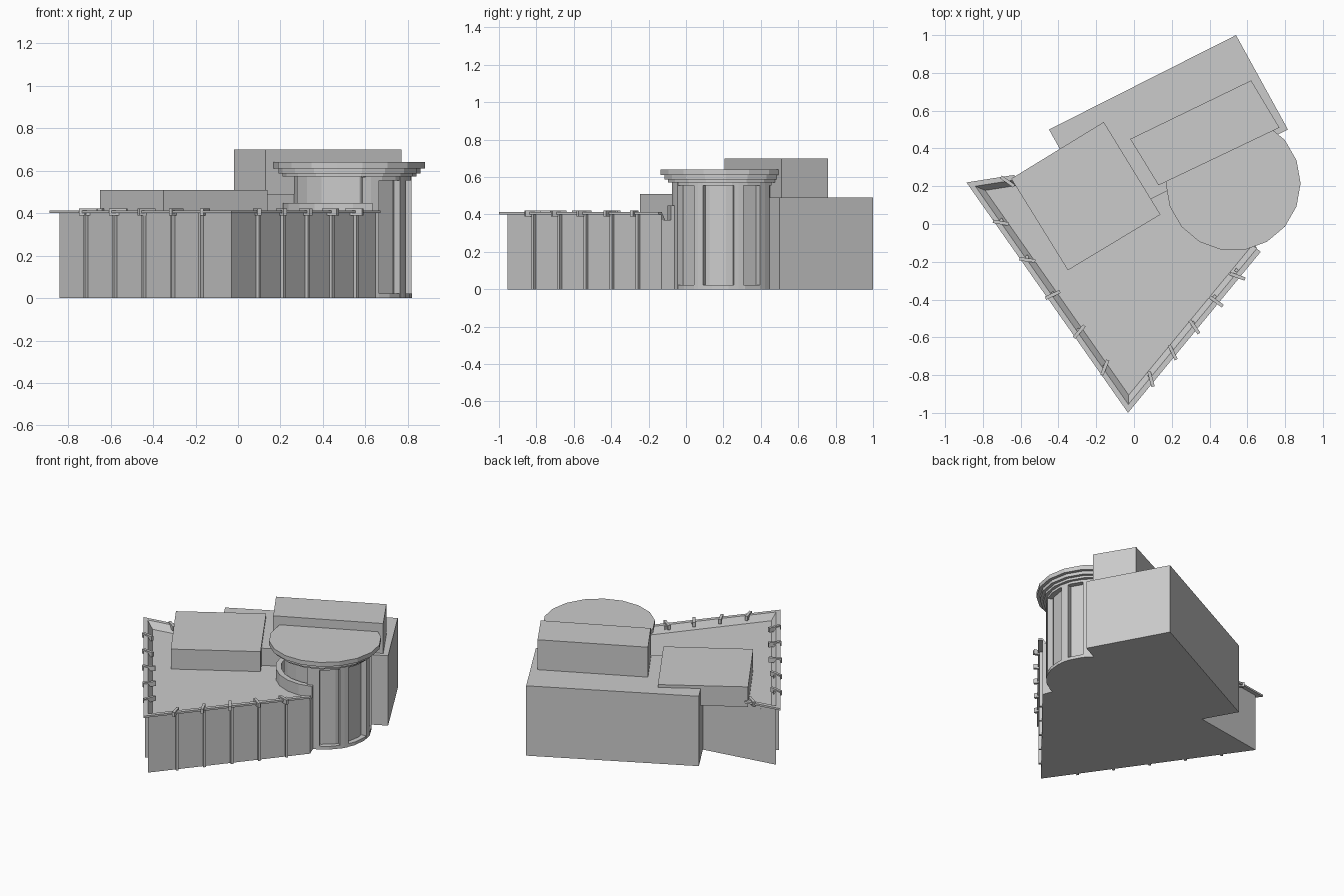
import bpy, bmesh
from math import sin, cos, radians, atan2
from mathutils import Vector

if "Cube" in bpy.data.objects:
    bpy.data.objects.remove(bpy.data.objects["Cube"])

def make(name, verts, faces):
    me = bpy.data.meshes.new(name)
    me.from_pydata(verts, [], faces)
    bm = bmesh.new()
    bm.from_mesh(me)
    bmesh.ops.recalc_face_normals(bm, faces=bm.faces)
    bm.to_mesh(me)
    bm.free()
    ob = bpy.data.objects.new(name, me)
    bpy.context.collection.objects.link(ob)
    return ob

def prism(name, pts, z0, z1):
    n = len(pts)
    verts = [(x, y, z0) for x, y in pts] + [(x, y, z1) for x, y in pts]
    faces = [list(range(n))[::-1], list(range(n, 2 * n))]
    faces += [(i, (i + 1) % n, n + (i + 1) % n, n + i) for i in range(n)]
    return make(name, verts, faces)

def bar(name, x, y, ang, length, width, z0, z1):
    u = Vector((cos(ang), sin(ang))) * length / 2
    v = Vector((-sin(ang), cos(ang))) * width / 2
    c = Vector((x, y))
    return prism(name, [c - u - v, c + u - v, c + u + v, c - u + v], z0, z1)

def offset(path, d):
    # shift an open path outward (to its right) with mitred corners
    out = []
    for i, p in enumerate(path):
        p = Vector(p)
        ns = []
        for a, b in ((i - 1, i), (i, i + 1)):
            if a >= 0 and b < len(path):
                t = (Vector(path[b]) - Vector(path[a])).normalized()
                ns.append(Vector((t.y, -t.x)))
        m = (ns[0] + ns[-1]).normalized()
        out.append(p + m * d / m.dot(ns[0]))
    return out

def sweep(name, path, section):
    k, n = len(section), len(path)
    rails = [offset(path, d) for d, z in section]
    verts = [(rails[j][i].x, rails[j][i].y, section[j][1]) for i in range(n) for j in range(k)]
    faces = [(i * k + j, i * k + (j + 1) % k, (i + 1) * k + (j + 1) % k, (i + 1) * k + j)
             for i in range(n - 1) for j in range(k)]
    faces += [list(range(k)), list(range((n - 1) * k, n * k))]
    return make(name, verts, faces)

CX, CY = 0.525, 0.215
def arc(r, a0, a1, n):
    return [(CX + r * cos(radians(a0 + (a1 - a0) * i / n)),
             CY + r * sin(radians(a0 + (a1 - a0) * i / n))) for i in range(n + 1)]

def disc(name, r, z0, z1, sides=18):
    return prism(name, arc(r, 0, 360, sides)[:-1], z0, z1)

def sector(name, r0, r1, a0, a1, z0, z1, n):
    return prism(name, arc(r1, a0, a1, n) + arc(r0, a0, a1, n)[::-1], z0, z1)

# Wedge-shaped main hall with sunken roof
prism("main_hall", [(-0.84, 0.2), (-0.03, -0.955), (0.65, -0.13), (0.53, 0.2), (-0.2, 0.302)], 0, 0.37)
wall = [(-0.63, 0.233), (-0.84, 0.2), (-0.03, -0.955), (0.65, -0.13)]
sweep("parapet", wall, [(0, 0.37), (0, 0.4), (0.027, 0.4), (0.027, 0.413), (0, 0.413), (-0.03, 0.37)])

# Wall ribs and the brackets clasping the cornice
left_ang, right_ang = atan2(-1.155, 0.81), atan2(0.825, 0.68)
for i in range(5):
    t = (0.13 + i * 0.136) / 0.81
    bar("left_rib", -0.84 + 0.81 * t, 0.2 - 1.155 * t, left_ang, 0.016, 0.036, 0, 0.41)
    t = (0.12 + i * 0.115) / 0.68
    bar("right_rib", -0.03 + 0.68 * t, -0.955 + 0.825 * t, right_ang, 0.016, 0.036, 0, 0.41)
for x, y, a in [(-0.67, 0.225, -35), (-0.705, 0.007, -10), (-0.565, -0.19, -8), (-0.43, -0.375, 25),
                (-0.29, -0.57, 50), (-0.155, -0.76, 68), (0.09, -0.82, -75), (0.205, -0.68, -65),
                (0.32, -0.545, -55), (0.435, -0.41, -35), (0.548, -0.277, -20)]:
    bar("cornice_bracket", x, y, radians(a), 0.085, 0.018, 0.39, 0.422)

# Rectangular blocks
prism("rear_block", [(0.54, 1.0), (0.815, 0.5), (-0.17, 0.0), (-0.45, 0.5)], 0, 0.49)
prism("rooftop_block", [(-0.65, 0.24), (-0.16, 0.54), (0.14, 0.05), (-0.35, -0.245)], 0.37, 0.51)
prism("upper_block", [(-0.02, 0.45), (0.62, 0.76), (0.77, 0.51), (0.13, 0.205)], 0.4, 0.70)

# Round tower: core, base, piers, balcony and stepped cornice
disc("tower_core", 0.262, 0, 0.58)
sector("tower_base", 0.2, 0.295, -85, 55, 0, 0.022, 8)
sector("tower_lintel", 0.2, 0.295, -75, 55, 0.555, 0.58, 8)
for a0, a1 in [(-78, -62), (-36, -25), (8, 18), (38, 52)]:
    sector("tower_pier", 0.24, 0.295, a0, a1, 0, 0.57, 2)
sector("balcony_wall", 0.28, 0.315, 170, 290, 0.36, 0.447, 7)
for r, z0, z1 in [(0.315, 0.572, 0.588), (0.335, 0.588, 0.61), (0.357, 0.61, 0.64)]:
    disc("tower_cornice", r, z0, z1)
